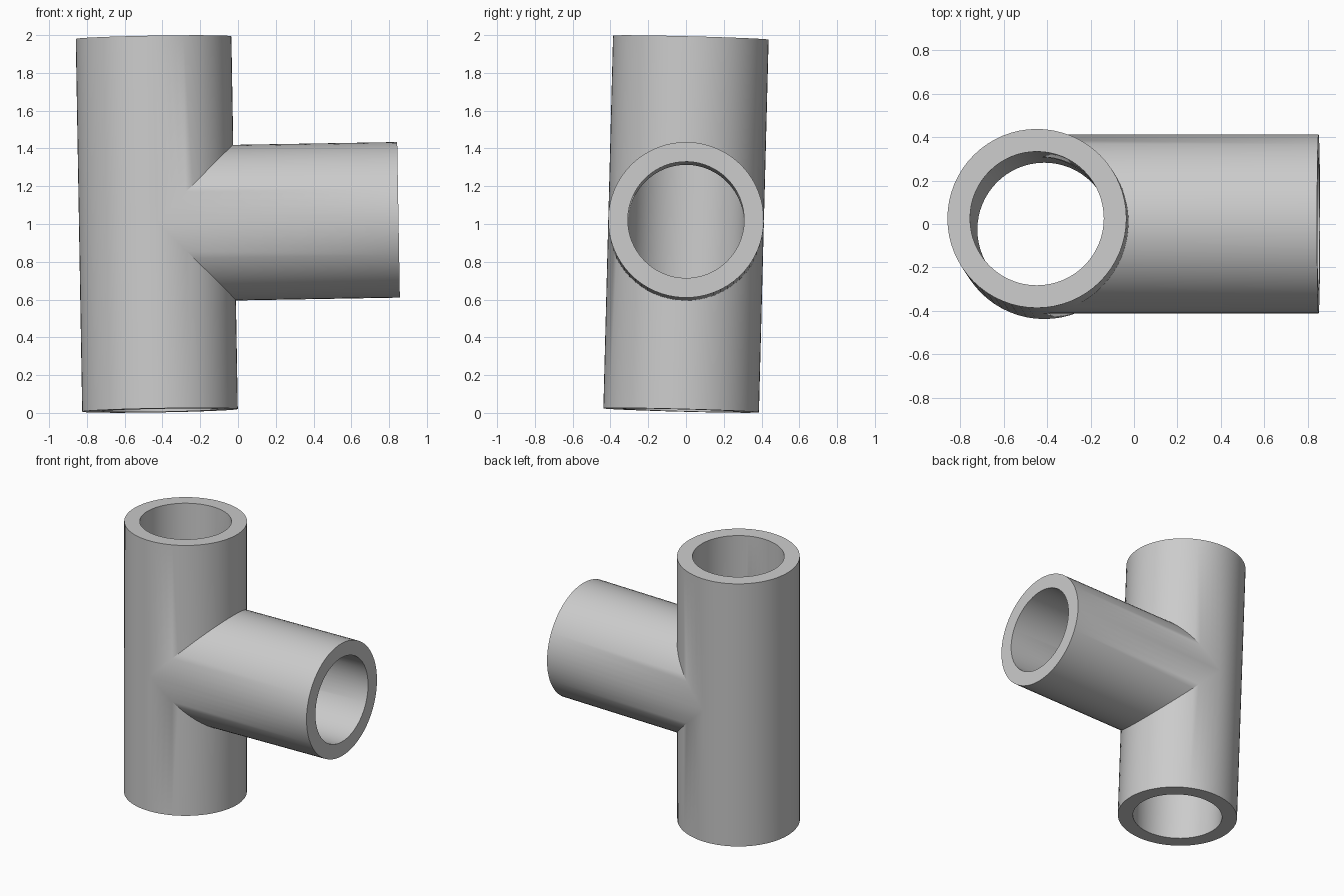
import bpy, bmesh, math
from mathutils import Matrix, Vector

cube = bpy.data.objects.get("Cube")
if cube:
    bpy.data.objects.remove(cube, do_unlink=True)

SEGMENTS = 64
OUTER, INNER = 0.412, 0.308
RUN, BRANCH = 0.987, 1.28          # arm lengths from the crossing of the axes

# Pipe material
grey = bpy.data.materials.new("light grey")
grey.use_nodes = True
color = (0.6, 0.6, 0.6, 1)
grey.diffuse_color = color
grey.node_tree.nodes["Principled BSDF"].inputs["Base Color"].default_value = color

bm = bmesh.new()


def wall(radius, length, place, joint):
    """One tube wall from the mitred joint out to the open end; returns the end ring."""
    rings = []
    for at_end in (False, True):
        ring = []
        for i in range(SEGMENTS):
            a = math.tau * i / SEGMENTS
            across, side = radius * math.sin(a), radius * math.cos(a)
            along = length if at_end else joint(across)
            ring.append(bm.verts.new(place(across, side, along)))
        rings.append(ring)
    start, end = rings
    for i in range(SEGMENTS):
        j = (i + 1) % SEGMENTS
        bm.faces.new((start[i], start[j], end[j], end[i]))
    return end


def arm(length, place, joint):
    """Outer wall, bore and flat end ring of one arm."""
    out = wall(OUTER, length, place, joint)
    bore = wall(INNER, length, place, joint)
    for i in range(SEGMENTS):
        j = (i + 1) % SEGMENTS
        bm.faces.new((out[i], out[j], bore[j], bore[i]))


def run_joint(across):
    return max(across, 0)


# Upper and lower run, then the side branch
arm(RUN, lambda c, s, t: (c, s, t), run_joint)
arm(RUN, lambda c, s, t: (c, s, -t), run_joint)
arm(BRANCH, lambda c, s, t: (t, s, c), abs)

# Weld the arms and drop the collapsed faces at the saddle points
bmesh.ops.remove_doubles(bm, verts=bm.verts, dist=0.0001)
bmesh.ops.dissolve_degenerate(bm, edges=bm.edges, dist=0.0001)
bmesh.ops.recalc_face_normals(bm, faces=bm.faces)

# Slight lean of the whole fitting
branch_axis = Vector((1, 0, 0.0172)).normalized()
run_axis = Vector((-0.0172, 0.026, 1)).normalized()
side_axis = run_axis.cross(branch_axis)
lean = Matrix((branch_axis, side_axis, run_axis)).transposed().to_4x4()
bm.transform(Matrix.Translation((-0.43, 0, 1)) @ lean)

mesh = bpy.data.meshes.new("tee_pipe")
bm.to_mesh(mesh)
bm.free()
mesh.materials.append(grey)
pipe = bpy.data.objects.new("tee_pipe", mesh)
bpy.context.collection.objects.link(pipe)

bpy.ops.object.select_all(action="DESELECT")
pipe.select_set(True)
bpy.context.view_layer.objects.active = pipe
bpy.ops.object.shade_smooth_by_angle(angle=math.radians(30))
